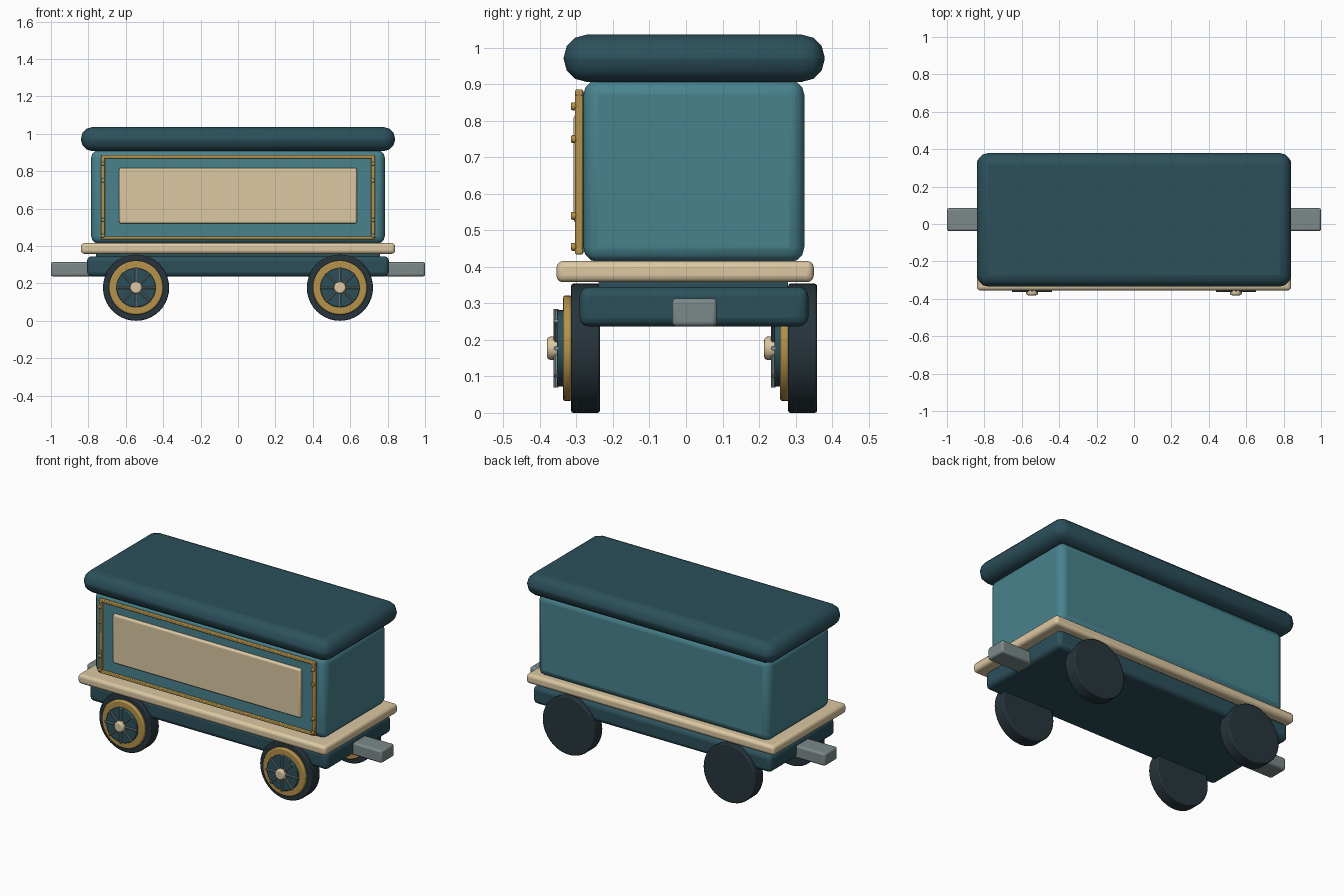
import bpy, math

if "Cube" in bpy.data.objects:
    bpy.data.objects.remove(bpy.data.objects["Cube"])

def mat(name, c):
    m = bpy.data.materials.new(name)
    m.diffuse_color = (*c, 1)
    m.use_nodes = True
    m.node_tree.nodes["Principled BSDF"].inputs["Base Color"].default_value = m.diffuse_color
    return m

TEAL = mat("teal", (0.065, 0.225, 0.27))
DARK = mat("dark_teal", (0.025, 0.08, 0.105))
CREAM = mat("cream", (0.72, 0.58, 0.36))
GOLD = mat("gold", (0.46, 0.29, 0.07))
GREY = mat("steel", (0.2, 0.25, 0.25))
TYRE = mat("tyre", (0.02, 0.035, 0.045))

def finish(o, name, m, bevel=0, segs=3):
    o.name = name
    o.data.materials.append(m)
    if bevel:
        b = o.modifiers.new("bevel", 'BEVEL')
        b.width, b.segments = bevel, segs
        b.limit_method = 'ANGLE'
        b.angle_limit = math.radians(40)
    bpy.ops.object.shade_smooth_by_angle(angle=math.radians(35))
    return o

def box(name, x, y, z, m, bevel=0, segs=3):
    """Box from (min, max) ranges."""
    bpy.ops.mesh.primitive_cube_add(size=1, location=[sum(r) / 2 for r in (x, y, z)])
    o = bpy.context.object
    o.scale = [r[1] - r[0] for r in (x, y, z)]
    bpy.ops.object.transform_apply(location=False, rotation=False, scale=True)
    return finish(o, name, m, bevel, segs)

def disc(name, x, y, z, r, m, bevel=0, sides=40, segs=2):
    """Cylinder along y, y given as (min, max)."""
    bpy.ops.mesh.primitive_cylinder_add(vertices=sides, radius=r, depth=y[1] - y[0],
        location=(x, sum(y) / 2, z), rotation=(math.pi / 2, 0, 0))
    return finish(bpy.context.object, name, m, bevel, segs)

# Main body stack
box("chassis", (-0.807, 0.807), (-0.292, 0.335), (0.237, 0.345), DARK, 0.025)
box("deck", (-0.84, 0.84), (-0.355, 0.35), (0.358, 0.416), CREAM, 0.018)
box("deck_support", (-0.76, 0.76), (-0.24, 0.28), (0.33, 0.37), DARK)
box("cabin", (-0.785, 0.785), (-0.281, 0.324), (0.413, 0.912), TEAL, 0.04)
box("roof", (-0.84, 0.84), (-0.335, 0.38), (0.907, 1.036), DARK, 0.062)

# Couplers at both ends
for s, side in ((-1, "left"), (1, "right")):
    box(side + "_coupler", sorted((s * 0.78, s)), (-0.038, 0.085), (0.237, 0.314), GREY, 0.012)

# Front panel and its gold frame
box("panel_backing", (-0.72, 0.72), (-0.289, -0.26), (0.44, 0.88), TEAL)
box("sign_panel", (-0.635, 0.635), (-0.308, -0.27), (0.52, 0.818), CREAM, 0.01)
for z, side in ((0.443, "bottom"), (0.877, "top")):
    box("frame_" + side, (-0.733, 0.733), (-0.304, -0.282), (z - 0.009, z + 0.009), GOLD, 0.004, 2)
for x, side in ((-0.722, "left"), (0.722, "right")):
    box("frame_" + side, (x - 0.01, x + 0.01), (-0.304, -0.282), (0.434, 0.886), GOLD, 0.004, 2)
    for z in (0.455, 0.54, 0.75, 0.84):
        disc("frame_rivet", x, (-0.315, -0.3), z, 0.011, GOLD, 0.004, 12)

# Wheels: every one shows its decorated face to the front
R = 0.177
for x in (-0.545, 0.545):
    for dy in (0, 0.595):
        disc("tyre", x, (dy - 0.315, dy - 0.236), R, R, TYRE, 0.006)
        disc("wheel_rim", x, (dy - 0.337, dy - 0.312), R, 0.145, GOLD, 0.007)
        disc("wheel_centre", x, (dy - 0.353, dy - 0.33), R, 0.105, DARK, 0.004)
        for i in range(4):
            bpy.ops.mesh.primitive_cylinder_add(vertices=10, radius=0.0065, depth=0.214,
                location=(x, dy - 0.356, R), rotation=(0, i * math.pi / 4, 0))
            finish(bpy.context.object, "spokes", GREY)
        disc("hub", x, (dy - 0.381, dy - 0.345), R, 0.032, CREAM, 0.01, 24, 3)
